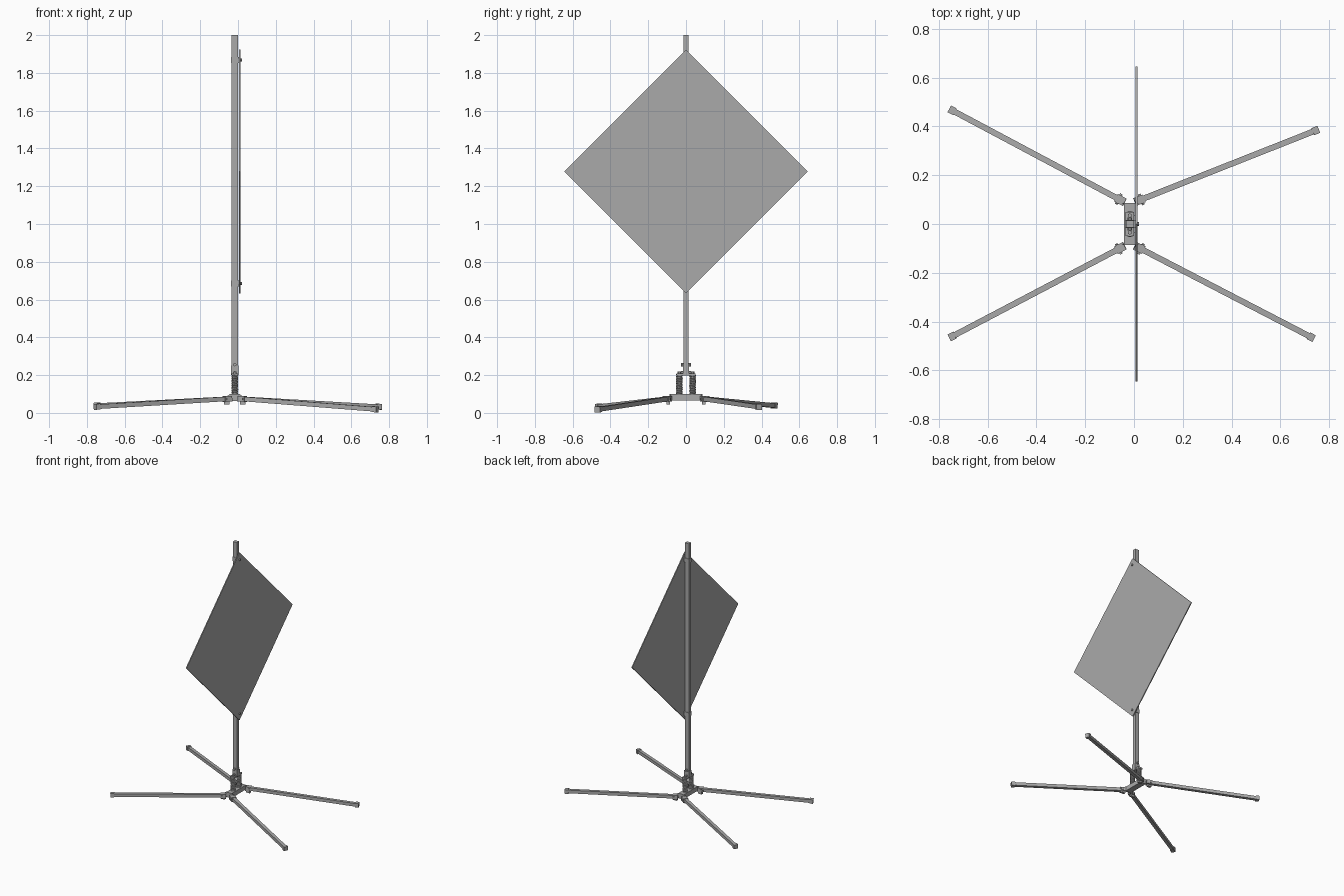
import bpy, bmesh, math
from mathutils import Vector, Matrix

cube = bpy.data.objects.get("Cube")
if cube:
    bpy.data.objects.remove(cube)

GREY = (0.4, 0.4, 0.4, 1)
mat = bpy.data.materials.new("metal_grey")
mat.use_nodes = True
mat.diffuse_color = GREY
mat.node_tree.nodes["Principled BSDF"].inputs["Base Color"].default_value = GREY


def finish(name, bm):
    mesh = bpy.data.meshes.new(name)
    bmesh.ops.recalc_face_normals(bm, faces=bm.faces)
    bm.to_mesh(mesh)
    bm.free()
    mesh.materials.append(mat)
    ob = bpy.data.objects.new(name, mesh)
    bpy.context.collection.objects.link(ob)
    return ob


def box(name, centre, size, rot=Matrix()):
    bm = bmesh.new()
    bmesh.ops.create_cube(bm, size=1, matrix=Matrix.Translation(centre) @ rot @ Matrix.Diagonal((*size, 1)))
    return finish(name, bm)


def rod(name, centre, radius, depth, axis="Z", sides=16):
    rot = Vector((0, 0, 1)).rotation_difference(
        Vector([float(a == axis) for a in "XYZ"])).to_matrix().to_4x4()
    bm = bmesh.new()
    bmesh.ops.create_cone(bm, cap_ends=True, segments=sides, radius1=radius, radius2=radius,
                          depth=depth, matrix=Matrix.Translation(centre) @ rot)
    return finish(name, bm)


def prism(name, outline, y, depth):
    """Extrude an x-z outline along y, centred on y."""
    bm = bmesh.new()
    face = bm.faces.new([bm.verts.new((x, y - depth / 2, z)) for x, z in outline])
    new = bmesh.ops.extrude_face_region(bm, geom=[face])["geom"]
    bmesh.ops.translate(bm, vec=(0, depth, 0), verts=[v for v in new if isinstance(v, bmesh.types.BMVert)])
    return finish(name, bm)


def beam(name, a, b, width, height):
    """Square bar between two points, kept upright."""
    d = b - a
    rot = d.to_track_quat("X", "Z").to_matrix().to_4x4()
    return box(name, (a + b) / 2, (d.length, width, height), rot)


PX = -0.017  # pole axis

# Pole and diamond panel
box("pole", (PX, 0, 1.11), (0.033, 0.027, 1.78))
box("panel", (0.01, 0, 1.278), (0.007, 0.912, 0.912), Matrix.Rotation(math.pi / 4, 4, "X"))

# Corner brackets holding the panel
for name, z in (("upper", 1.868), ("lower", 0.685)):
    box(name + "_clamp", (PX + 0.003, 0, z), (0.045, 0.034, 0.032))
    rod(name + "_clamp_bolt", (PX + 0.015, 0, z), 0.008, 0.045, "X", 8)

# Pole socket with cross bolts
box("socket", (PX, 0, 0.225), (0.04, 0.034, 0.05))
box("spring_yoke", (PX, 0, 0.203), (0.036, 0.1, 0.012))
for z in (0.212, 0.255):
    rod("socket_bolt", (PX, 0, z), 0.009, 0.054, "Y", 8)

# Twin coil springs
for side, y in (("left", 0.035), ("right", -0.035)):
    rod(side + "_spring_core", (PX, y, 0.15), 0.013, 0.11)
    curve = bpy.data.curves.new(side + "_spring", "CURVE")
    curve.dimensions = "3D"
    curve.bevel_depth = 0.0045
    curve.bevel_resolution = 1
    curve.use_fill_caps = True
    turns, steps = 12, 14
    line = curve.splines.new("POLY")
    line.points.add(turns * steps)
    for i, p in enumerate(line.points):
        a = math.tau * i / steps
        p.co = (PX + 0.014 * math.cos(a), y + 0.014 * math.sin(a), 0.095 + 0.11 * i / (turns * steps), 1)
    curve.materials.append(mat)
    bpy.context.collection.objects.link(bpy.data.objects.new(side + "_spring", curve))
    rod(side + "_spring_bolt", (PX, y, 0.212), 0.009, 0.012, "Z", 6)

# Base beam with shaped leg carriers at both ends
box("base_beam", (PX, 0, 0.082), (0.046, 0.166, 0.034))
carrier = [(-0.052, 0.062), (0.052, 0.062), (0.052, 0.08), (0.025, 0.1), (-0.025, 0.1), (-0.052, 0.08)]
for side, y in (("back", 0.084), ("front", -0.084)):
    prism(side + "_carrier", [(PX + x, z) for x, z in carrier], y, 0.006)

# Folding legs: foot positions
feet = {
    "back_right": (-0.757, 0.472, 0.038),
    "back_left": (0.757, 0.388, 0.032),
    "front_right": (-0.757, -0.467, 0.032),
    "front_left": (0.738, -0.47, 0.018),
}
for name, foot in feet.items():
    foot = Vector(foot)
    sx, sy = math.copysign(1, foot.x), math.copysign(1, foot.y)
    root = Vector((PX + sx * 0.03, sy * 0.094, 0.075))
    d = (foot - root).normalized()
    beam(name + "_leg", root, foot, 0.024, 0.024)
    beam(name + "_foot_cap", foot - d * 0.025, foot, 0.031, 0.031)
    # Hinge bracket with pivot pin and lower stop
    beam(name + "_hinge", root - d * 0.01, root + d * 0.03, 0.034, 0.03)
    across = Vector((-d.y, d.x, 0)).normalized()
    mid = root + d * 0.018
    beam(name + "_pivot", mid - across * 0.024, mid + across * 0.024, 0.012, 0.012)
    box(name + "_stop", (root.x + sx * 0.012, sy * 0.093, 0.066), (0.03, 0.018, 0.042))

# Smooth only the rounded parts
bpy.ops.object.select_all(action="DESELECT")
for ob in bpy.context.scene.objects:
    if ob.type == "MESH" and "core" in ob.name:
        ob.select_set(True)
        bpy.context.view_layer.objects.active = ob
bpy.ops.object.shade_smooth_by_angle()
